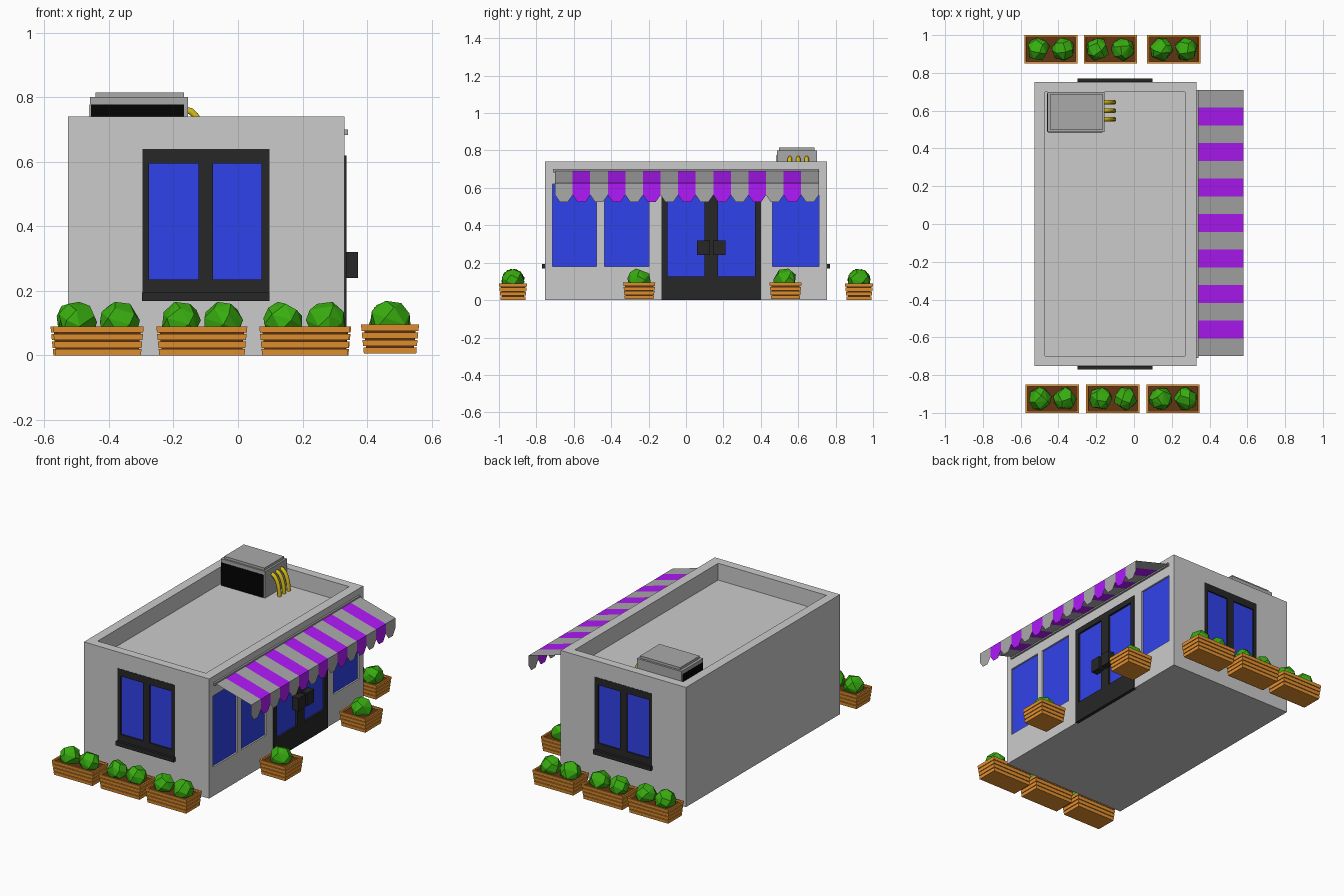
import bpy, bmesh, math, random
from mathutils import Vector

if "Cube" in bpy.data.objects:
    bpy.data.objects.remove(bpy.data.objects["Cube"])

random.seed(4)


def material(name, rgb):
    m = bpy.data.materials.new(name)
    m.diffuse_color = (*rgb, 1)
    m.use_nodes = True
    m.node_tree.nodes["Principled BSDF"].inputs["Base Color"].default_value = m.diffuse_color
    return m


BLUE = material("glass_blue", (0.03, 0.055, 0.82))
DARK = material("dark_metal", (0.02, 0.02, 0.02))
BLACK = material("vent_black", (0.001, 0.001, 0.001))
PURPLE = material("stripe_purple", (0.43, 0.01, 0.95))
STRIPE = material("stripe_grey", (0.4, 0.4, 0.4))
WOOD = material("wood", (0.8, 0.29, 0.03))
SOIL = material("soil", (0.12, 0.035, 0.006))
LEAF = material("leaf", (0.04, 0.42, 0.005))
YELLOW = material("pipe_yellow", (0.7, 0.52, 0.01))


def finish(name, bm, mat=None):
    bmesh.ops.recalc_face_normals(bm, faces=bm.faces)
    me = bpy.data.meshes.new(name)
    bm.to_mesh(me)
    bm.free()
    ob = bpy.data.objects.new(name, me)
    bpy.context.collection.objects.link(ob)
    if mat:
        me.materials.append(mat)
    return ob


def boxes(name, specs, mat=None):
    """One object from boxes given as (x0, x1, y0, y1, z0, z1)."""
    bm = bmesh.new()
    for x0, x1, y0, y1, z0, z1 in specs:
        for v in bmesh.ops.create_cube(bm, size=1)["verts"]:
            v.co = Vector((x1 if v.co.x > 0 else x0,
                           y1 if v.co.y > 0 else y0,
                           z1 if v.co.z > 0 else z0))
    return finish(name, bm, mat)


def frame_bars(u0, u1, v0, v1, panes, p0, p1):
    """Rectangles (u0, u1, v0, v1) left around a row of panes."""
    bars = [(u0, u1, v0, p0), (u0, u1, p1, v1)]
    edges = [u0] + [e for p in panes for e in p] + [u1]
    return bars + [(edges[i], edges[i + 1], p0, p1) for i in range(0, len(edges), 2)]


# Building shell with sunken roof and recessed openings
WX, WY, ROOF, IN = 0.33, 0.753, 0.636, 0.015
shop_windows = [(-0.715, -0.478), (-0.437, -0.198), (0.463, 0.711)]
shell = boxes("building_shell", [(-0.527, WX, -WY, WY, 0, 0.74)])
holes = [(-0.47, 0.27, -0.70, 0.70, ROOF, 0.9), (WX - IN, 0.4, -0.13, 0.40, -0.1, 0.62)]
holes += [(WX - IN, 0.4, a, b, 0.18, 0.62) for a, b in shop_windows]
holes += [(-0.295, 0.095, *sorted((s * (WY - IN), s * 0.8)), 0.18, 0.64) for s in (-1, 1)]
cutter = boxes("opening_cutter", holes)
cutter.hide_render = True
cutter.hide_viewport = True
mod = shell.modifiers.new("openings", 'BOOLEAN')
mod.operation = 'DIFFERENCE'
mod.solver = 'EXACT'
mod.object = cutter

# Shop-front panes
boxes("shop_window_glass", [(WX - 0.02, WX - 0.01, a, b, 0.18, 0.62) for a, b in shop_windows], BLUE)

# Double door with glass and handles
leaves = [(-0.10, 0.10), (0.17, 0.37)]
boxes("door_frame", [(WX - IN, WX + 0.006, *r)
                     for r in frame_bars(-0.13, 0.40, 0, 0.62, leaves, 0.125, 0.585)], DARK)
boxes("door_glass", [(WX - IN, WX - 0.006, a, b, 0.125, 0.585) for a, b in leaves], BLUE)
boxes("door_handles", [(WX, WX + 0.042, a, a + 0.068, 0.24, 0.32) for a in (0.06, 0.144)], DARK)

# Double windows with sills on both ends
for s, end in ((-1, "front"), (1, "back")):
    def depth(a, b):
        return sorted((s * (WY + a), s * (WY + b)))
    sashes = [(-0.275, -0.123), (-0.078, 0.073)]
    boxes(end + "_window_frame", [(a, b, *depth(-IN, 0.001), c, d) for a, b, c, d in
                                  frame_bars(-0.296, 0.097, 0.18, 0.64, sashes, 0.235, 0.595)], DARK)
    boxes(end + "_window_glass", [(a, b, *depth(-IN, -0.008), 0.235, 0.595) for a, b in sashes], BLUE)
    boxes(end + "_window_sill", [(-0.298, 0.098, *depth(-0.005, 0.018), 0.168, 0.194)], DARK)

# Striped awning: sloped strips with a hanging scallop each
boxes("awning_rail", [(WX, WX + 0.011, -0.71, 0.71, 0.683, 0.70)], STRIPE)
Y0, N, OUT = -0.70, 15, 0.58
W = 1.41 / N
for odd, mat in ((0, STRIPE), (1, PURPLE)):
    bm = bmesh.new()
    for i in range(odd, N, 2):
        y = Y0 + i * W
        slope = [(0.338, y, 0.692), (OUT, y, 0.625), (OUT, y + W, 0.625), (0.338, y + W, 0.692)]
        drop = [(OUT, y + W * t, z) for t, z in
                ((0, 0.625), (0, 0.562), (0.28, 0.524), (0.72, 0.524), (1, 0.562), (1, 0.625))]
        vs = [bm.verts.new(p) for p in slope]
        lower = [vs[1]] + [bm.verts.new(p) for p in drop[1:5]] + [vs[2]]
        bm.faces.new(vs)
        bm.faces.new(lower)
    finish("awning_stripes_" + ("purple" if odd else "grey"), bm, mat)

# Rooftop cooling unit with dark vents
boxes("cooler_body", [(-0.458, -0.155, 0.487, 0.70, ROOF, 0.80)], STRIPE)
boxes("cooler_lid", [(-0.442, -0.167, 0.497, 0.688, 0.80, 0.815)], STRIPE)
boxes("cooler_vents", [(-0.455, -0.168, 0.485, 0.49, ROOF, 0.777),
                       (-0.46, -0.45, 0.49, 0.69, ROOF, 0.777)], BLACK)

# Bent yellow pipes
for k, y in enumerate((0.555, 0.60, 0.645)):
    cu = bpy.data.curves.new("cooler_pipe", 'CURVE')
    cu.dimensions = '3D'
    cu.bevel_depth = 0.012
    cu.bevel_resolution = 1
    cu.use_fill_caps = True
    sp = cu.splines.new('POLY')
    sp.points.add(6)
    for j, p in enumerate(sp.points):
        a = math.radians(90 - 15 * j)
        p.co = (-0.16 + 0.055 * math.cos(a), y, ROOF + 0.124 * math.sin(a), 1)
    cu.materials.append(YELLOW)
    bpy.context.collection.objects.link(bpy.data.objects.new("cooler_pipe_%d" % (k + 1), cu))


def ring(bm, cx, cy, w, d, z):
    return [bm.verts.new((cx + sx * w / 2, cy + sy * d / 2, z))
            for sx, sy in ((-1, -1), (1, -1), (1, 1), (-1, 1))]


def bridge(bm, a, b):
    for i in range(4):
        bm.faces.new((a[i], a[(i + 1) % 4], b[(i + 1) % 4], b[i]))


def bush(name, x, y, z, r):
    """Faceted ball: hull of jittered points spread on a sphere."""
    bm = bmesh.new()
    n, turn = 20, random.uniform(0, 6)
    for i in range(n):
        h = 1 - 2 * (i + 0.5) / n
        a = turn + i * 2.39996 + random.uniform(-0.3, 0.3)
        q = math.sqrt(1 - h * h)
        bm.verts.new((x + r * q * math.cos(a), y + r * q * math.sin(a), z + r * h))
    bmesh.ops.convex_hull(bm, input=bm.verts)
    finish(name, bm, LEAF)


def planter(name, cx, cy, w, d, offsets, r, lift=0):
    # four flared slats around a dark soil core
    bm = bmesh.new()
    for k in range(4):
        z0, z1 = k * 0.0235, k * 0.0235 + 0.0195
        g0, g1 = 0.018 * (1 - z0 / 0.09), 0.018 * (1 - z1 / 0.09)
        z0, z1 = z0 + lift, z1 + lift
        ob, ot = ring(bm, cx, cy, w - g0, d - g0, z0), ring(bm, cx, cy, w - g1, d - g1, z1)
        bridge(bm, ob, ot)
        if k == 0:
            bm.faces.new(ob)
            bm.faces.new(ot)
            continue
        ib = ring(bm, cx, cy, w - g0 - 0.02, d - g0 - 0.02, z0)
        it = ring(bm, cx, cy, w - g1 - 0.02, d - g1 - 0.02, z1)
        bridge(bm, ot, it)
        bridge(bm, it, ib)
        bridge(bm, ib, ob)
    finish(name + "_slats", bm, WOOD)
    bm = bmesh.new()
    lo = ring(bm, cx, cy, w - 0.032, d - 0.032, 0.015 + lift)
    hi = ring(bm, cx, cy, w - 0.019, d - 0.019, 0.08 + lift)
    bridge(bm, lo, hi)
    bm.faces.new(lo)
    bm.faces.new(hi)
    finish(name + "_soil", bm, SOIL)
    for j, o in enumerate(offsets):
        bush("%s_bush_%d" % (name, j + 1), cx + o, cy, 0.106, r)


# Planter rows at both ends and two by the door
for side, y, xs in (("front", -0.925, (-0.433, -0.112, 0.207)), ("back", 0.925, (-0.44, -0.125, 0.21))):
    for i, x in enumerate(xs):
        planter("%s_planter_%d" % (side, i + 1), x, y, 0.282, 0.15, (-0.066, 0.066), 0.063)
for i, y in enumerate((-0.25, 0.532)):
    planter("door_planter_%d" % (i + 1), 0.471, y, 0.18, 0.172, (0,), 0.066, 0.005)
